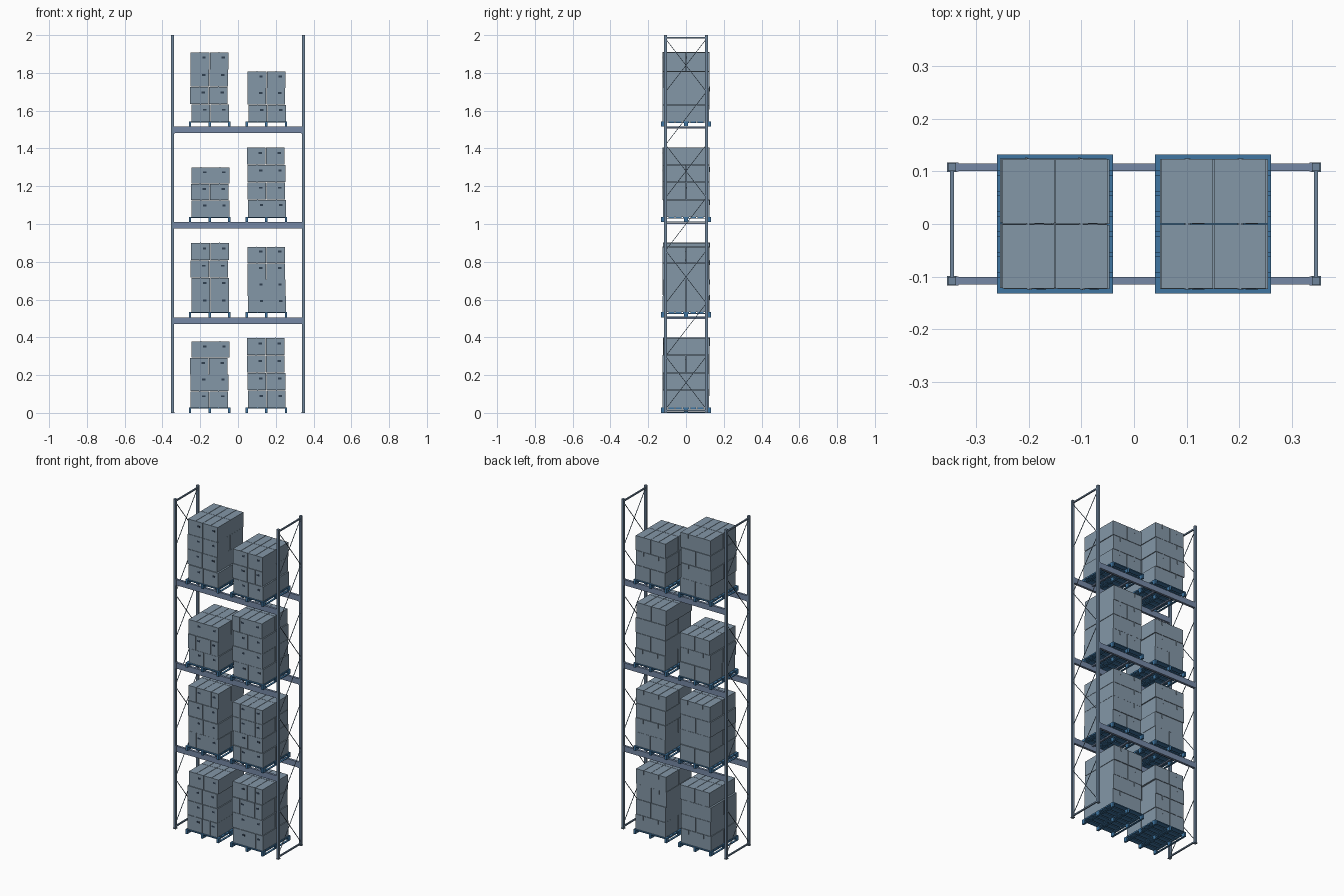
import bpy, bmesh, random
from mathutils import Vector, Matrix

if "Cube" in bpy.data.objects:
    bpy.data.objects.remove(bpy.data.objects["Cube"])

random.seed(4)


def material(name, rgb):
    m = bpy.data.materials.new(name)
    m.diffuse_color = (*rgb, 1)
    m.use_nodes = True
    m.node_tree.nodes["Principled BSDF"].inputs["Base Color"].default_value = m.diffuse_color
    return m


BLUE = material("pallet_blue", (0.05, 0.18, 0.36))
STEEL = material("beam_steel_blue", (0.18, 0.25, 0.38))
FRAME = material("frame_blue_grey", (0.16, 0.24, 0.34))
CARTON = material("carton_slate", (0.23, 0.31, 0.39))
DARK = material("label_dark", (0.03, 0.05, 0.08))


class Part:
    """Collects boxes and rods into one named mesh object."""

    def __init__(self, name, mat=None):
        self.name, self.mat, self.bm = name, mat, bmesh.new()

    def box(self, c, s, rot=None):
        m = Matrix.Translation(c) @ (rot or Matrix()) @ Matrix.Diagonal((*s, 1))
        bmesh.ops.create_cube(self.bm, size=1, matrix=m)

    def rod(self, a, b, w):
        a, b = Vector(a), Vector(b)
        d = b - a
        rot = d.to_track_quat('Z', 'X').to_matrix().to_4x4()
        self.box((a + b) / 2, (w, w, d.length), rot)

    def done(self):
        me = bpy.data.meshes.new(self.name)
        self.bm.to_mesh(me)
        self.bm.free()
        ob = bpy.data.objects.new(self.name, me)
        bpy.context.collection.objects.link(ob)
        if self.mat:
            me.materials.append(self.mat)
        return ob


PX, PY, W = 0.346, 0.108, 0.015
LEVELS = [0.505, 1.01, 1.515]

# Upright frames: posts, foot plates, end struts and zigzag bracing
for side, sx in (("left", -1), ("right", 1)):
    posts = Part(side + "_posts", FRAME)
    feet = Part(side + "_foot_plates", FRAME)
    brace = Part(side + "_bracing", FRAME)
    x = sx * PX
    for y in (-PY, PY):
        posts.box((x, y, 1.0), (W, W, 2.0))
        feet.box((x, y, 0.002), (0.018, 0.018, 0.004))
    for z in (0.012, 1.985):
        brace.box((x, 0, z), (0.008, 2 * PY - W, 0.008))
    for k in range(7):
        z0, z1 = 0.02 + 0.28 * k, 0.30 + 0.28 * k
        brace.rod((x - 0.002, -PY, z0), (x - 0.002, PY, z1), 0.003)
        if k % 2 == 0:
            brace.rod((x + 0.002, PY, z0), (x + 0.002, -PY, z1), 0.003)
    for p in (posts, feet, brace):
        p.done()

# Shelf beams, their end connectors and the pallet support bars
for i, z in enumerate(LEVELS):
    beams = Part(f"beams_{i + 1}", STEEL)
    plates = Part(f"beam_connectors_{i + 1}", STEEL)
    bars = Part(f"support_bars_{i + 1}", STEEL)
    for y in (-PY, PY):
        beams.box((0, y, z - 0.017), (2 * PX - W, 0.014, 0.034))
        for sx in (-1, 1):
            plates.box((sx * 0.3365, y, z - 0.017), (0.006, 0.017, 0.036))
    for x in (-0.21, -0.09, 0.09, 0.21):
        bars.box((x, 0, z - 0.005), (0.01, 2 * PY - 0.014, 0.008))
    for p in (beams, plates, bars):
        p.done()


def pallet(name, x, z):
    # Deck boards across x, stringer boards and skids along y, nine blocks
    p = Part(name, BLUE)
    for k in range(7):
        p.box((x, -0.1165 + 0.0388 * k, z + 0.0255), (0.22, 0.031, 0.005))
    for dx in (-0.104, 0, 0.104):
        p.box((x + dx, 0, z + 0.021), (0.012, 0.264, 0.004))
        p.box((x + dx, 0, z + 0.002), (0.012, 0.264, 0.004))
        for y in (-0.121, 0, 0.121):
            p.box((x + dx, y, z + 0.0115), (0.012, 0.022, 0.015))
    p.done()


def cartons(name, x, z, layers, h):
    # Layers of 2 x 2 cartons, each with a tape strip and a front label
    body, tape = Part(name + "_cartons", CARTON), Part(name + "_tape", CARTON)
    label = Part(name + "_labels", DARK)
    bw, bd = 0.099, 0.122
    for k in range(layers):
        ox, oy = random.uniform(-0.005, 0.005), random.uniform(-0.001, 0.003)
        zc = z + h * (k + 0.5)
        for sx in (-1, 1):
            for sy in (-1, 1):
                cx, cy = x + ox + sx * 0.0505, oy + sy * 0.062
                body.box((cx, cy, zc - 0.001), (bw, bd, h - 0.002))
                top = zc + h / 2 - 0.002
                tape.box((cx, cy, top + 0.0008), (0.005, bd + 0.003, 0.002))
                tape.box((cx, cy - bd / 2, zc - 0.001),
                         (0.005, 0.003, h - 0.002))
                tape.box((cx, cy + bd / 2, top - 0.012), (0.005, 0.003, 0.025))
                label.box((cx + 0.021, cy - bd / 2, zc + 0.016),
                          (0.018, 0.002, 0.010))
    for p in (body, tape, label):
        p.done()


# Loads: (layers, layer height) for the left and right pallet of each level
LOADS = [((4, 0.088), (4, 0.0925)), ((4, 0.092), (4, 0.087)),
         ((3, 0.088), (4, 0.092)), ((4, 0.092), (3, 0.089))]
for i, (z, pair) in enumerate(zip([0.0] + LEVELS, LOADS)):
    for side, x, (n, h) in zip(("left", "right"), (-0.15, 0.15), pair):
        pallet(f"pallet_{side}_{i}", x, z)
        cartons(f"load_{side}_{i}", x, z + 0.028, n, h)
